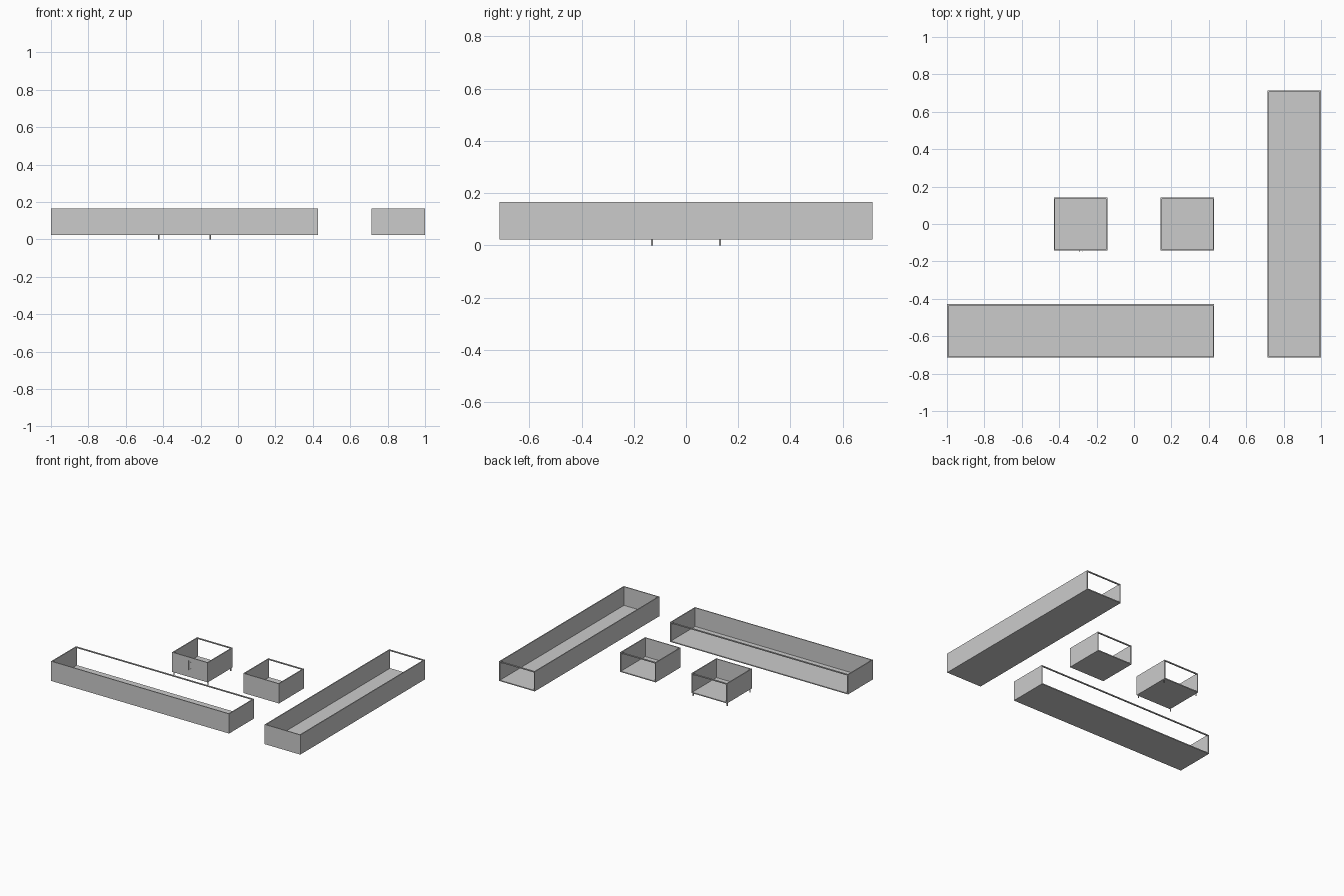
import bpy, bmesh
from mathutils import Matrix, Vector

if "Cube" in bpy.data.objects:
    bpy.data.objects.remove(bpy.data.objects["Cube"])

M = 2 / 7            # layout module
T = 0.007            # panel thickness
Z0, Z1 = 0.0228, 0.1655


def box(name, x0, x1, y0, y1, z0, z1):
    bm = bmesh.new()
    size = Vector((x1 - x0, y1 - y0, z1 - z0))
    mid = Vector((x0 + x1, y0 + y1, z0 + z1)) / 2
    bmesh.ops.create_cube(bm, size=1, matrix=Matrix.Translation(mid) @ Matrix.Diagonal((*size, 1)))
    return finish(name, bm)


def cylinder(name, x, y, z0, z1, r, sides=12):
    bm = bmesh.new()
    bmesh.ops.create_cone(bm, cap_ends=True, segments=sides, radius1=r, radius2=r, depth=z1 - z0,
                          matrix=Matrix.Translation((x, y, (z0 + z1) / 2)))
    return finish(name, bm)


def finish(name, bm):
    mesh = bpy.data.meshes.new(name)
    bm.to_mesh(mesh)
    bm.free()
    ob = bpy.data.objects.new(name, mesh)
    bpy.context.collection.objects.link(ob)
    return ob


def cabinet(name, x0, y0, w, d, doors=False):
    x1, y1 = x0 + w, y0 + d
    # floor and side panels
    box(name + "_floor", x0 + T, x1 - T, y0 + T, y1, Z0, Z0 + T)
    box(name + "_left_side", x0, x0 + T, y0 + T, y1, Z0, Z1)
    box(name + "_right_side", x1 - T, x1, y0 + T, y1, Z0, Z1)
    # open back with a thin top rail
    box(name + "_back_rail", x0 + T, x1 - T, y1 - 0.009, y1, Z1 - T, Z1)
    # closed front: one panel or a pair of doors
    if doors:
        xm, gap = (x0 + x1) / 2, 0.0008
        box(name + "_left_door", x0, xm - gap, y0, y0 + T, Z0, Z1)
        box(name + "_right_door", xm + gap, x1, y0, y0 + T, Z0, Z1)
    else:
        box(name + "_front", x0, x1, y0, y0 + T, Z0, Z1)


cabinet("long_front_cabinet", -1, -2.5 * M, 5 * M, M)
cabinet("long_side_cabinet", 2.5 * M, -2.5 * M, M, 5 * M)
cabinet("plain_cabinet", 0.5 * M, -0.5 * M, M, M)
cabinet("door_cabinet", -1.5 * M, -0.5 * M, M, M, doors=True)

# feet of the door cabinet
for i, sx in enumerate((-1, 1)):
    for j, sy in enumerate((-1, 1)):
        cylinder(f"foot_{i}{j}", -M + sx * 0.137, sy * 0.13, 0, Z0, 0.004)

# door handles: vertical bar on two short posts
for side, s in (("left", -1), ("right", 1)):
    x, yf = -M + s * 0.008, -0.5 * M
    cylinder(side + "_handle_bar", x, yf - 0.005, 0.075, 0.145, 0.0016, 8)
    for k, z in enumerate((0.085, 0.135)):
        box(f"{side}_handle_post_{k}", x - 0.001, x + 0.001, yf - 0.005, yf, z - 0.001, z + 0.001)
